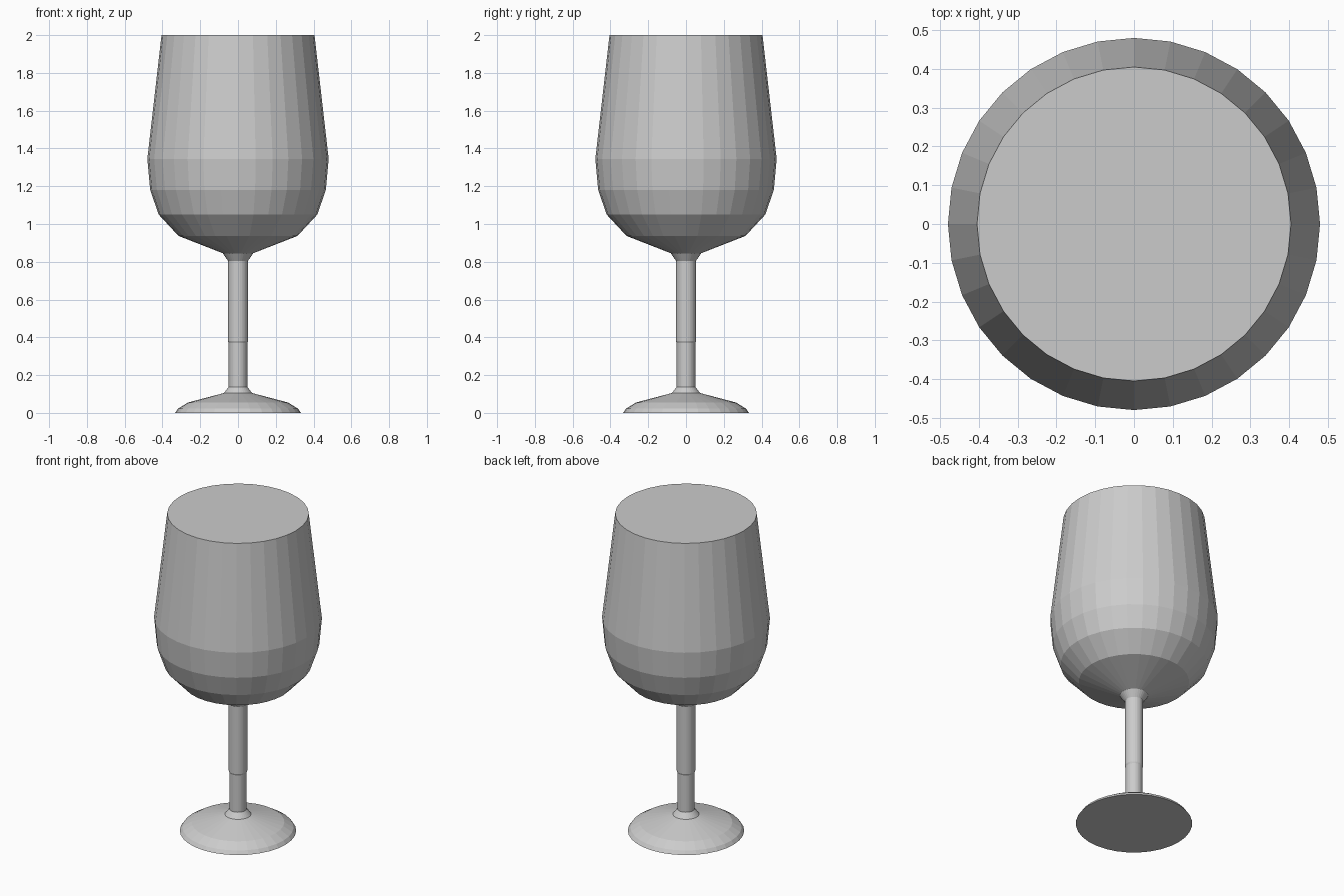
import bpy
import bmesh
from math import cos, sin, tau

cube = bpy.data.objects.get("Cube")
if cube:
    bpy.data.objects.remove(cube, do_unlink=True)

SIDES = 32

# One plain grey for the whole goblet
grey = bpy.data.materials.new("plain_grey")
grey.use_nodes = True
colour = (0.6, 0.6, 0.6, 1)
grey.diffuse_color = colour
grey.node_tree.nodes["Principled BSDF"].inputs["Base Color"].default_value = colour


def lathe(name, profile, cap_bottom=False, cap_top=False):
    """Spin (radius, height) points, listed upwards, into a flat-faced part."""
    bm = bmesh.new()
    rings = [[bm.verts.new((r * cos(tau * i / SIDES), r * sin(tau * i / SIDES), z))
              for i in range(SIDES)] for r, z in profile]
    for low, high in zip(rings, rings[1:]):
        for i in range(SIDES):
            j = (i + 1) % SIDES
            bm.faces.new((low[i], low[j], high[j], high[i]))
    if cap_bottom:
        bm.faces.new(rings[0][::-1])
    if cap_top:
        bm.faces.new(rings[-1])
    mesh = bpy.data.meshes.new(name)
    bm.to_mesh(mesh)
    bm.free()
    mesh.materials.append(grey)
    obj = bpy.data.objects.new(name, mesh)
    bpy.context.collection.objects.link(obj)
    return obj


# Domed foot with a small collar
lathe("foot", [(0.333, 0), (0.318, 0.022), (0.265, 0.055), (0.075, 0.105),
               (0.049, 0.138)], cap_bottom=True)

# Slim stem, slightly thicker towards the bowl
lathe("stem", [(0.049, 0.138), (0.049, 0.37), (0.053, 0.38), (0.053, 0.805)])

# Bowl, closed by a flat top
lathe("bowl", [(0.053, 0.805), (0.08, 0.845), (0.315, 0.937), (0.42, 1.05),
               (0.465, 1.18), (0.48, 1.345), (0.405, 2)], cap_top=True)
